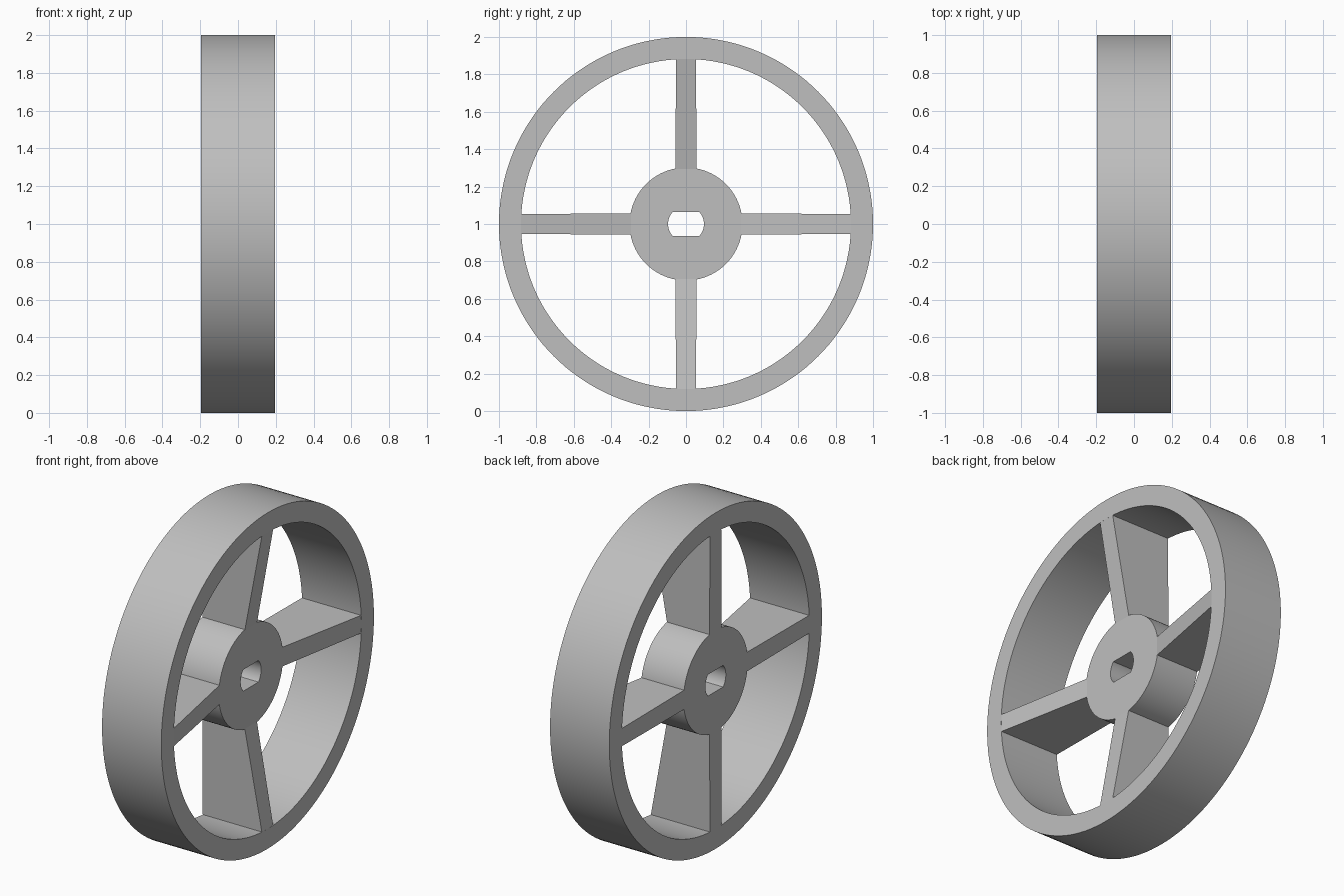
import bpy, bmesh
from math import cos, sin, pi, radians
from mathutils import Matrix

if "Cube" in bpy.data.objects:
    bpy.data.objects.remove(bpy.data.objects["Cube"], do_unlink=True)

BACK, FRONT, HUB_FRONT = -0.195, 0.195, 0.085
RIM_OUT, RIM_IN, HUB_R = 1.0, 0.882, 0.302
BORE_R, BORE_FLAT = 0.096, 0.064
SEGMENTS = 144

grey = bpy.data.materials.new("grey plastic")
grey.use_nodes = True
colour = (0.52, 0.52, 0.52, 1)
grey.diffuse_color = colour
grey.node_tree.nodes["Principled BSDF"].inputs["Base Color"].default_value = colour


def finish(bm, name):
    """Turn a bmesh into a shaded object standing on the ground."""
    bmesh.ops.recalc_face_normals(bm, faces=bm.faces)
    bmesh.ops.translate(bm, verts=bm.verts, vec=(0, 0, RIM_OUT))
    mesh = bpy.data.meshes.new(name)
    bm.to_mesh(mesh)
    bm.free()
    mesh.materials.append(grey)
    obj = bpy.data.objects.new(name, mesh)
    bpy.context.collection.objects.link(obj)
    bpy.ops.object.select_all(action="DESELECT")
    obj.select_set(True)
    bpy.context.view_layer.objects.active = obj
    bpy.ops.object.shade_smooth_by_angle(angle=radians(25))


def ring(name, outer, inner, front, flat=None):
    """Hollow cylinder along x; flat trims the opening above and below."""
    bm = bmesh.new()
    limit = flat or inner
    loops = []
    for radius, x, clip in ((outer, BACK, outer), (outer, front, outer),
                            (inner, front, limit), (inner, BACK, limit)):
        loop = []
        for i in range(SEGMENTS):
            a = 2 * pi * i / SEGMENTS
            z = max(-clip, min(clip, radius * sin(a)))
            loop.append(bm.verts.new((x, radius * cos(a), z)))
        loops.append(loop)
    for k in range(4):
        p, q = loops[k], loops[(k + 1) % 4]
        for i in range(SEGMENTS):
            j = (i + 1) % SEGMENTS
            bm.faces.new((p[i], p[j], q[j], q[i]))
    finish(bm, name)


def spoke(name, angle):
    """Web that deepens from the hub to the full depth of the rim."""
    bm = bmesh.new()
    ends = []
    for r, half, front in ((HUB_R - 0.008, 0.057, HUB_FRONT),
                           (RIM_IN + 0.002, 0.053, FRONT)):
        ends.append([bm.verts.new((x, y, r)) for x, y in
                     ((BACK, -half), (front, -half), (front, half), (BACK, half))])
    for end in ends:
        bm.faces.new(end)
    for i in range(4):
        j = (i + 1) % 4
        bm.faces.new((ends[0][i], ends[0][j], ends[1][j], ends[1][i]))
    bmesh.ops.rotate(bm, verts=bm.verts, cent=(0, 0, 0),
                     matrix=Matrix.Rotation(angle, 3, "X"))
    finish(bm, name)


# Rim and hub with its flat-sided shaft hole
ring("rim", RIM_OUT, RIM_IN, FRONT)
ring("hub", HUB_R, BORE_R, HUB_FRONT, BORE_FLAT)

# Four spokes
for n, side in enumerate(("top", "front", "bottom", "back")):
    spoke(side + "_spoke", n * pi / 2)
